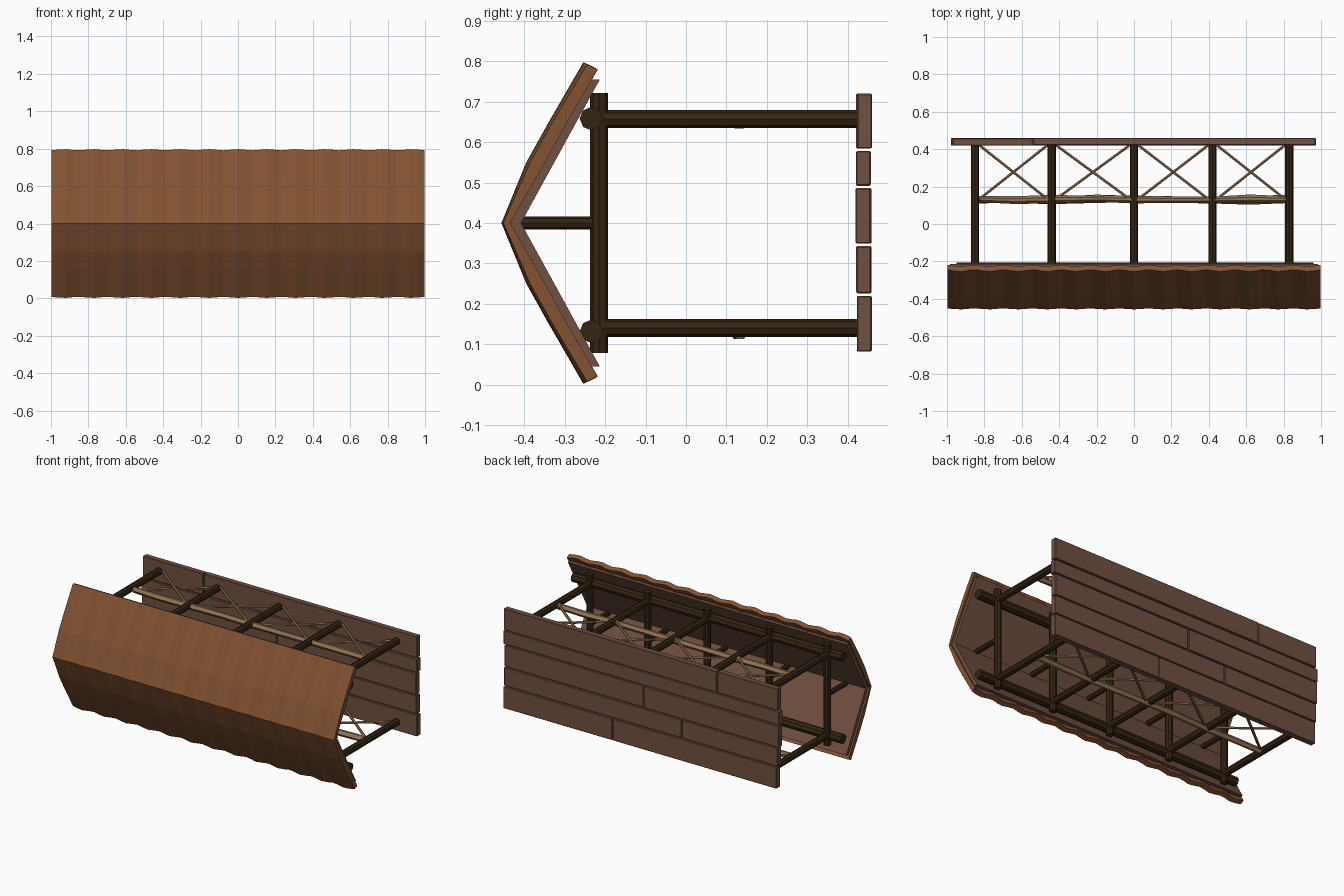
import bpy, bmesh, math, random
from mathutils import Vector

if "Cube" in bpy.data.objects:
    bpy.data.objects.remove(bpy.data.objects["Cube"])

random.seed(4)


def material(name, rgb):
    m = bpy.data.materials.new(name)
    m.diffuse_color = (*rgb, 1)
    m.use_nodes = True
    m.node_tree.nodes["Principled BSDF"].inputs["Base Color"].default_value = m.diffuse_color
    return m


ROOF = material("rust brown", (0.225, 0.085, 0.032))
PLANK = material("plank brown", (0.165, 0.082, 0.053))
LOG = material("dark log", (0.034, 0.018, 0.006))
STICK = material("light stick", (0.29, 0.175, 0.085))


def finish(bm, name, mat):
    bmesh.ops.recalc_face_normals(bm, faces=bm.faces)
    me = bpy.data.meshes.new(name)
    bm.to_mesh(me)
    bm.free()
    me.materials.append(mat)
    ob = bpy.data.objects.new(name, me)
    bpy.context.collection.objects.link(ob)
    return ob


def rod(name, a, b, r, mat, sides=8):
    a, b = Vector(a), Vector(b)
    bm = bmesh.new()
    bmesh.ops.create_cone(bm, cap_ends=True, segments=sides, radius1=r, radius2=r,
                          depth=(b - a).length)
    ob = finish(bm, name, mat)
    ob.location = (a + b) / 2
    ob.rotation_mode = 'QUATERNION'
    ob.rotation_quaternion = (b - a).to_track_quat('Z', 'Y')
    return ob


def box(name, lo, hi, mat, bevel=0.0):
    bm = bmesh.new()
    bmesh.ops.create_cube(bm, size=1)
    for v in bm.verts:
        v.co = Vector([(l + h) / 2 + c * (h - l) for l, h, c in zip(lo, hi, v.co)])
    if bevel:
        bmesh.ops.bevel(bm, geom=bm.edges[:], offset=bevel, segments=1, affect='EDGES')
    return finish(bm, name, mat)


def loft(name, xs, section, mat):
    # closed section(x) swept along x, capped at both ends
    bm = bmesh.new()
    rings = [[bm.verts.new((x, y, z)) for y, z in section(x)] for x in xs]
    n = len(rings[0])
    for r0, r1 in zip(rings, rings[1:]):
        for i in range(n):
            j = (i + 1) % n
            bm.faces.new((r0[i], r0[j], r1[j], r1[i]))
    # strip caps between outer and inner halves of the section
    for r in (rings[0], rings[-1]):
        for i in range(n // 2 - 1):
            bm.faces.new((r[i], r[i + 1], r[n - 2 - i], r[n - 1 - i]))
    return finish(bm, name, mat)


def chevron(outer, inner):
    # upper halves listed ridge to eave as (y, height above middle)
    o = [(y, .4 - h) for y, h in reversed(outer)] + [(y, .4 + h) for y, h in outer[1:]]
    i = [(y, .4 + h) for y, h in reversed(inner)] + [(y, .4 - h) for y, h in inner[1:]]
    return o + i


# Wavy roof cover
def cover(x):
    w = 0.005 * math.cos(2 * math.pi * x / 0.155) - 0.004
    e = 0.6 * w
    outer = [(-.456 - w * .5, 0), (-.394 - w, .15), (-.341 - w, .245), (-.253 - w, .397 + e)]
    inner = [(-.437 - w * .3, 0), (-.357 - w, .15), (-.305 - w, .245), (-.227 - w, .385 + e)]
    return chevron(outer, inner)


cols = 52
loft("roof_cover", [-0.997 + 1.994 * i / cols for i in range(cols + 1)], cover, ROOF)

# Flat roof boards beneath the cover
loft("roof_boards", [-0.985, 0.985],
     lambda x: chevron([(-.441, 0), (-.239, .355)], [(-.408, 0), (-.213, .355)]), PLANK)

# Frames: legs, tie beam and king post
posts = [-0.85, -0.44, 0.0, 0.42, 0.83]
levels = (0.14, 0.657)
for x in posts:
    for z in levels:
        rod("leg", (x, -0.215, z), (x, 0.425, z), 0.022, LOG)
    rod("tie_beam", (x, -0.215, 0.078), (x, -0.215, 0.722), 0.022, LOG)
    rod("king_post", (x, -0.41, 0.4), (x, -0.215, 0.4), 0.016, LOG)

# Long beams carrying the roof
for z in (0.132, 0.658):
    rod("roof_beam", (-0.95, -0.234, z), (0.96, -0.234, z), 0.029, LOG)

# Side rails and crossed braces
for z, rz in zip(levels, (0.131, 0.652)):
    pts = [-0.83, -0.64, -0.44, -0.2, 0.0, 0.22, 0.42, 0.62, 0.82]
    prof = [(random.uniform(-.006, .006), random.uniform(.011, .017)) for _ in pts]

    def rail(x):
        dy, hw = prof[pts.index(x)]
        y = 0.13 + dy
        return [(y - 2 * hw * .7, rz), (y - hw * .5, rz + .018), (y + hw * .5, rz + .018),
                (y + 2 * hw * .7, rz), (y + hw * .5, rz - .018), (y - hw * .5, rz - .018)]

    loft("side_rail", pts, rail, STICK)
    for x0, x1 in zip(posts, posts[1:]):
        a, b = x0 + 0.025, x1 - 0.025
        rod("brace", (a, 0.135, z - .005), (b, 0.42, z - .005), 0.008, STICK, 6)
        rod("brace", (a, 0.42, z + .005), (b, 0.135, z + .005), 0.008, STICK, 6)

# Deck planks: z from, z to, joint position
rows = [(.082, .220, .20), (.226, .343, -.29), (.349, .486, -.02),
        (.492, .578, None), (.584, .720, -.54)]
for z0, z1, joint in rows:
    l, r = -0.97 + random.uniform(-.01, .01), 0.97 + random.uniform(-.01, .01)
    spans = [(l, r)] if joint is None else [(l, joint - .002), (joint + .002, r)]
    for x0, x1 in spans:
        d = random.uniform(-.002, .002)
        box("deck_plank", (x0, .421 + d, z0), (x1, .458 + d, z1), PLANK, 0.003)
